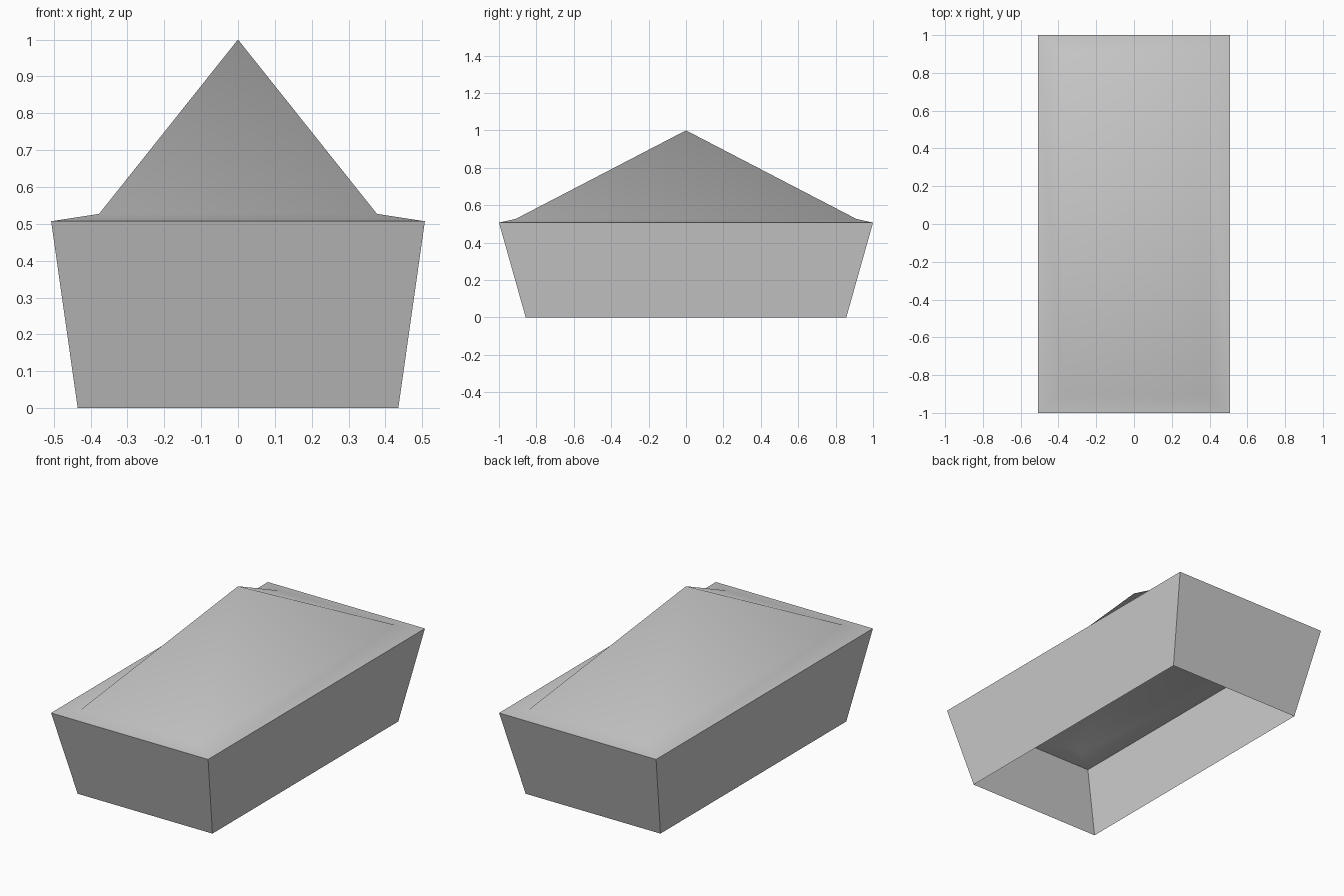
import bpy
import bmesh

cube = bpy.data.objects.get("Cube")
if cube:
    bpy.data.objects.remove(cube, do_unlink=True)

grey = bpy.data.materials.new("plain grey")
grey.use_nodes = True
colour = (0.6, 0.6, 0.6, 1)
grey.diffuse_color = colour
grey.node_tree.nodes["Principled BSDF"].inputs["Base Color"].default_value = colour


def ring(bm, hx, hy, z):
    """Rectangular loop of four corners."""
    return [bm.verts.new((sx * hx, sy * hy, z))
            for sx, sy in ((-1, -1), (1, -1), (1, 1), (-1, 1))]


def bridge(bm, low, high):
    for i in range(4):
        j = (i + 1) % 4
        bm.faces.new((low[i], low[j], high[j], high[i]))


def finish(bm, name, smooth):
    for f in bm.faces:
        f.smooth = smooth
    mesh = bpy.data.meshes.new(name)
    bm.to_mesh(mesh)
    bm.free()
    mesh.materials.append(grey)
    bpy.context.collection.objects.link(bpy.data.objects.new(name, mesh))


RIM = (0.507, 1.0, 0.507)

# Flared walls, open underneath
bm = bmesh.new()
bridge(bm, ring(bm, 0.435, 0.857, 0), ring(bm, *RIM))
finish(bm, "walls", False)

# Smooth roof: shallow eaves rising into a four-sided peak
bm = bmesh.new()
rim = ring(bm, *RIM)
eaves = ring(bm, 0.377, 0.91, 0.527)
bridge(bm, rim, eaves)
peak = bm.verts.new((0, 0, 1))
for i in range(4):
    bm.faces.new((eaves[i], eaves[(i + 1) % 4], peak))
finish(bm, "roof", True)
